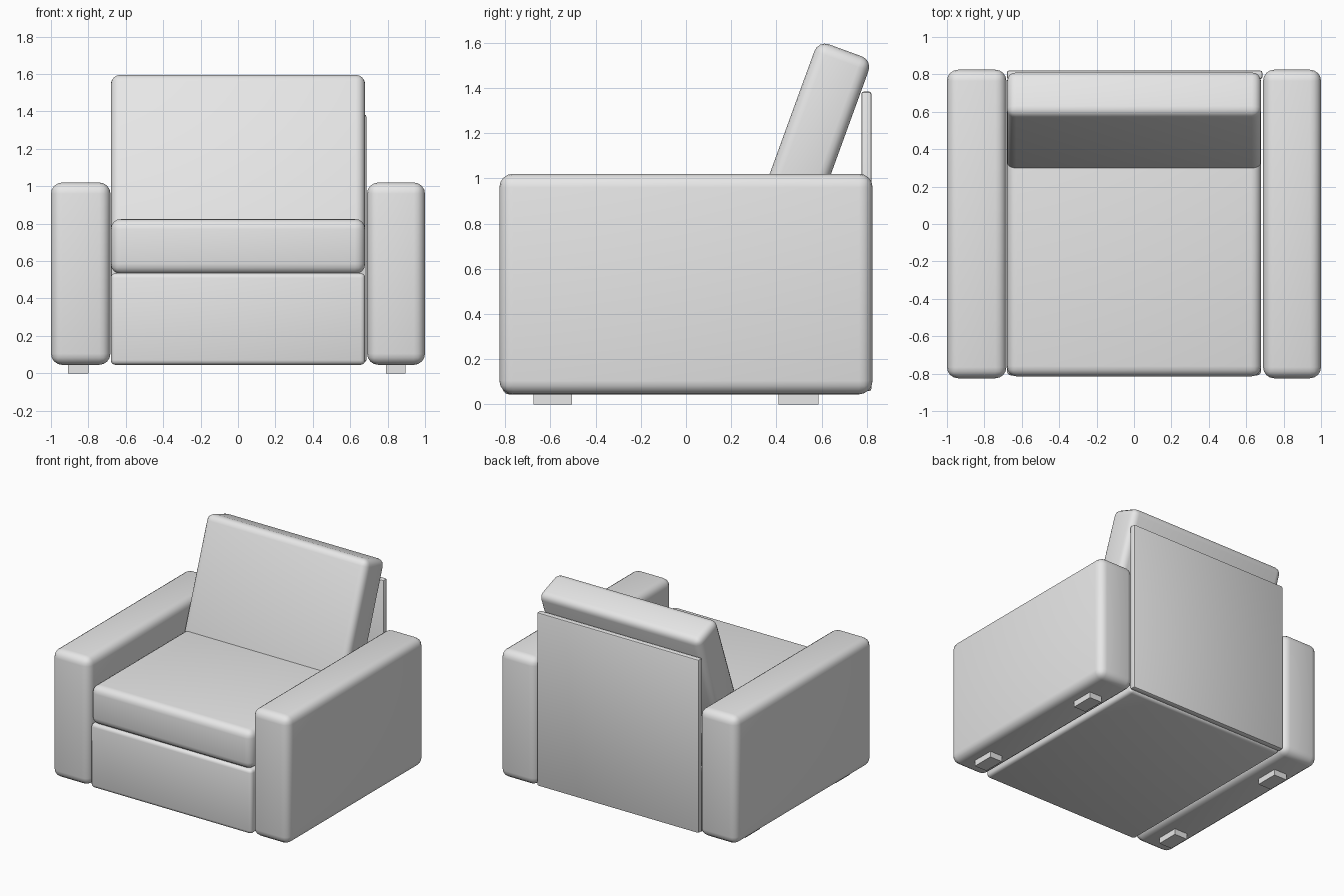
import bpy
from math import radians

cube = bpy.data.objects.get("Cube")
if cube:
    bpy.data.objects.remove(cube, do_unlink=True)

# One plain upholstery colour
grey = bpy.data.materials.new("light_grey")
grey.use_nodes = True
colour = (0.8, 0.8, 0.8, 1)
grey.diffuse_color = colour
grey.node_tree.nodes["Principled BSDF"].inputs["Base Color"].default_value = colour


def block(name, centre, size, bevel=0.0, segments=4, tilt=0.0):
    """Box with optional rounded edges, tilted about x."""
    bpy.ops.mesh.primitive_cube_add(size=1, location=centre)
    obj = bpy.context.object
    obj.name = name
    obj.scale = size
    bpy.ops.object.transform_apply(location=False, rotation=False, scale=True)
    obj.rotation_euler.x = radians(tilt)
    obj.data.materials.append(grey)
    if bevel:
        mod = obj.modifiers.new("rounded_edges", "BEVEL")
        mod.width = bevel
        mod.segments = segments
        bpy.ops.object.modifier_apply(modifier=mod.name)
        bpy.ops.object.shade_smooth_by_angle(angle=radians(35))
    return obj


def span(name, x, y, z, **options):
    """Block given by its extent on each axis."""
    ranges = (x, y, z)
    return block(name, [(a + b) / 2 for a, b in ranges],
                 [b - a for a, b in ranges], **options)


# Arms and their feet
for side, arm_x, foot_x in (("right", (-1, -0.682), (-0.91, -0.80)),
                            ("left", (0.69, 1), (0.79, 0.895))):
    span(side + "_arm", arm_x, (-0.825, 0.825), (0.045, 1.02), bevel=0.06)
    for end, foot_y in (("front", (-0.675, -0.505)), ("back", (0.41, 0.585))):
        span(f"{side}_{end}_foot", foot_x, foot_y, (0, 0.06))

# Body
width = (-0.68, 0.68)
span("base", width, (-0.81, 0.78), (0.045, 0.535), bevel=0.025, segments=3)
span("seat_cushion", width, (-0.815, 0.78), (0.53, 0.825), bevel=0.055)
span("back_panel", (-0.68, 0.686), (0.775, 0.82), (0.06, 1.383), bevel=0.01, segments=2)

# Leaning back cushion
block("back_cushion", (0, 0.548, 1.136), (1.36, 0.255, 0.915), bevel=0.05, tilt=-20)
